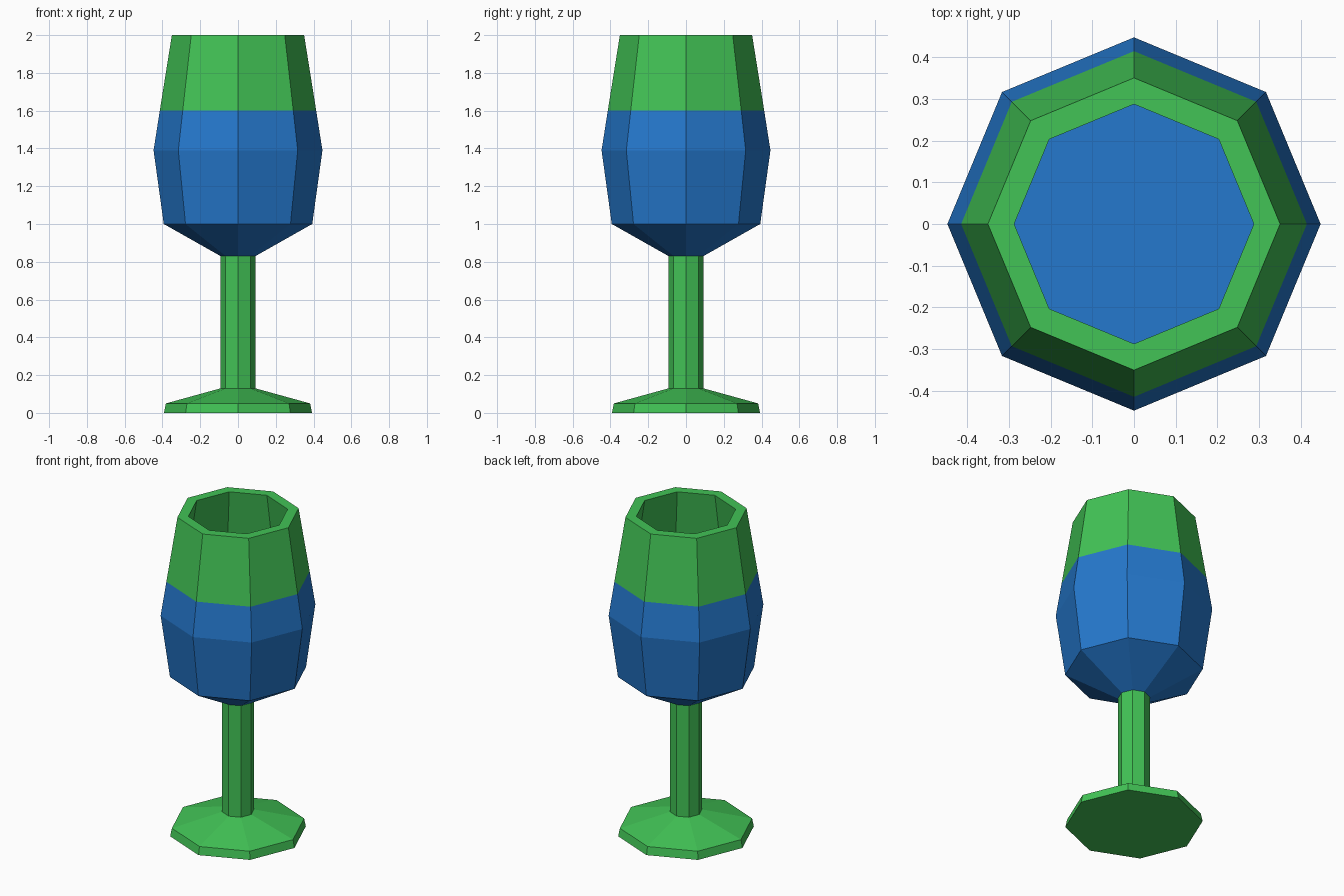
import bpy
import bmesh
from math import cos, sin, tau

SIDES = 8
FILL_LEVEL = 1.6

cube = bpy.data.objects.get("Cube")
if cube:
    bpy.data.objects.remove(cube, do_unlink=True)


def make_material(name, rgb):
    mat = bpy.data.materials.new(name)
    mat.use_nodes = True
    mat.diffuse_color = (*rgb, 1)
    mat.node_tree.nodes["Principled BSDF"].inputs["Base Color"].default_value = (*rgb, 1)
    return mat


green = make_material("green", (0.054, 0.546, 0.092))
blue = make_material("blue", (0.018, 0.188, 0.61))


def lathe(name, profile, materials, cap_start=False, cap_end=False):
    """Sweep a (radius, height) profile round the z axis as a flat-sided solid."""
    bm = bmesh.new()
    rings = []
    for radius, height in profile:
        angles = [tau * i / SIDES for i in range(SIDES)]
        rings.append([bm.verts.new((radius * cos(a), radius * sin(a), height)) for a in angles])
    for low, high in zip(rings, rings[1:]):
        for i in range(SIDES):
            j = (i + 1) % SIDES
            bm.faces.new((low[i], low[j], high[j], high[i]))
    if cap_start:
        bm.faces.new(rings[0][::-1])
    if cap_end:
        bm.faces.new(rings[-1])
    mesh = bpy.data.meshes.new(name)
    bm.to_mesh(mesh)
    bm.free()
    for mat in materials:
        mesh.materials.append(mat)
    obj = bpy.data.objects.new(name, mesh)
    bpy.context.collection.objects.link(obj)
    return obj


# Foot: shallow cone on a thin rim
lathe("foot", [(0.392, 0), (0.382, 0.05), (0.092, 0.13)], [green], cap_start=True, cap_end=True)

# Stem
lathe("stem", [(0.092, 0.13), (0.092, 0.83)], [green])

# Bowl: outer wall, rim, inner wall, closed by the drink's surface
bowl = lathe(
    "bowl",
    [(0.092, 0.83), (0.393, 1.0), (0.447, 1.39), (0.414, FILL_LEVEL),
     (0.35, 2.0), (0.287, 2.0), (0.352, FILL_LEVEL)],
    [green, blue], cap_start=True, cap_end=True)

# Blue up to the fill level, green above
for face in bowl.data.polygons:
    face.material_index = int(face.center.z < FILL_LEVEL + 0.01)
